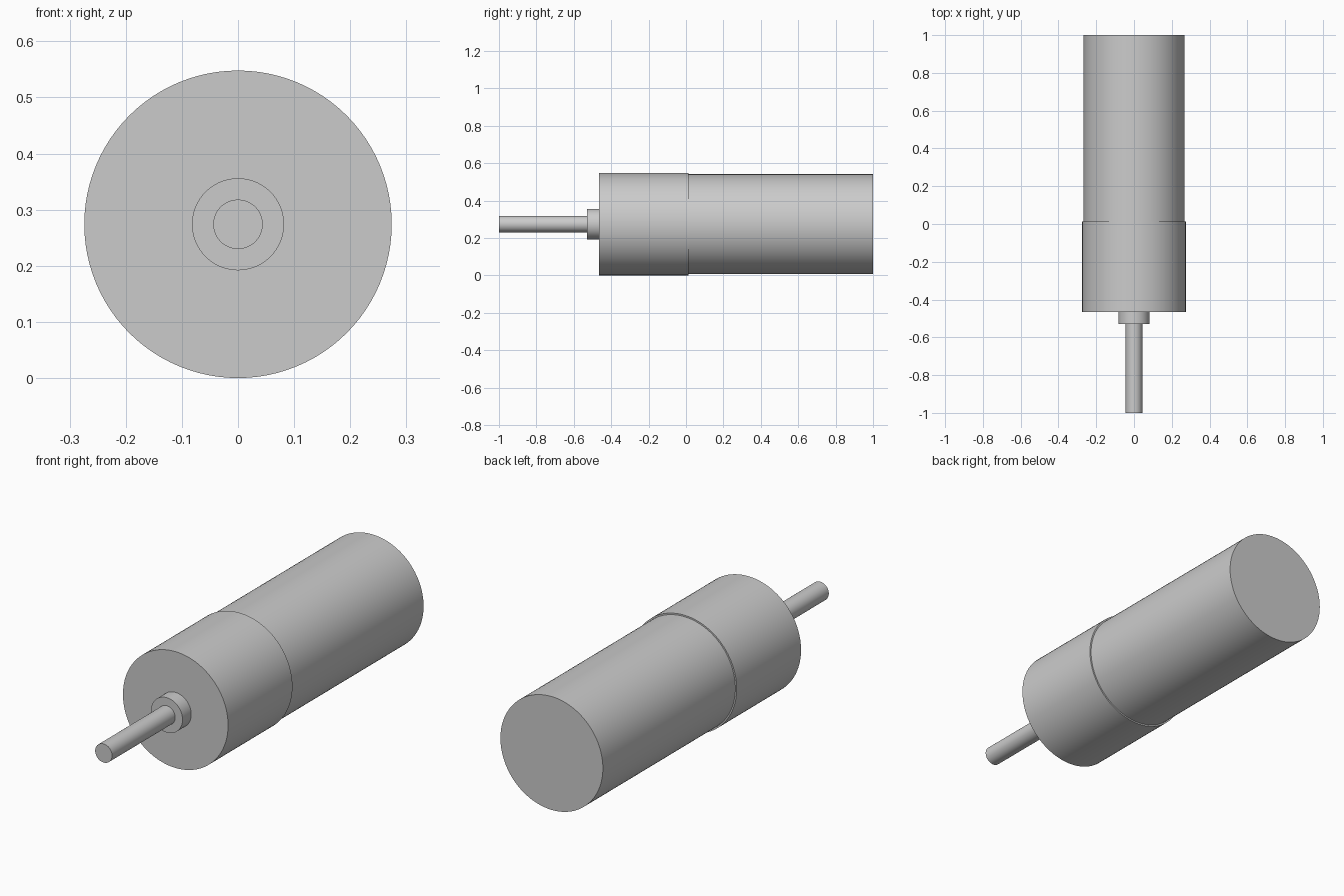
import bpy
import math

cube = bpy.data.objects.get("Cube")
if cube:
    bpy.data.objects.remove(cube, do_unlink=True)

AXIS_Z = 0.274

grey = bpy.data.materials.new("plain_grey")
grey.use_nodes = True
colour = (0.6, 0.6, 0.6, 1.0)
grey.diffuse_color = colour
grey.node_tree.nodes["Principled BSDF"].inputs["Base Color"].default_value = colour


def cylinder(name, radius, y_front, y_back):
    """Smooth capped cylinder lying along the y axis."""
    bpy.ops.mesh.primitive_cylinder_add(
        vertices=96, radius=radius, depth=y_back - y_front,
        location=(0, (y_front + y_back) / 2, AXIS_Z),
        rotation=(math.pi / 2, 0, 0))
    part = bpy.context.object
    part.name = name
    part.data.materials.append(grey)
    bpy.ops.object.shade_smooth_by_angle(angle=math.radians(30))
    return part


# Rear motor can, wider front gearbox, bearing collar and output shaft
cylinder("motor_can", 0.267, 0.01, 1.0)
cylinder("gearbox_housing", 0.274, -0.465, 0.014)
cylinder("bearing_collar", 0.082, -0.53, -0.46)
cylinder("output_shaft", 0.044, -1.0, -0.525)
